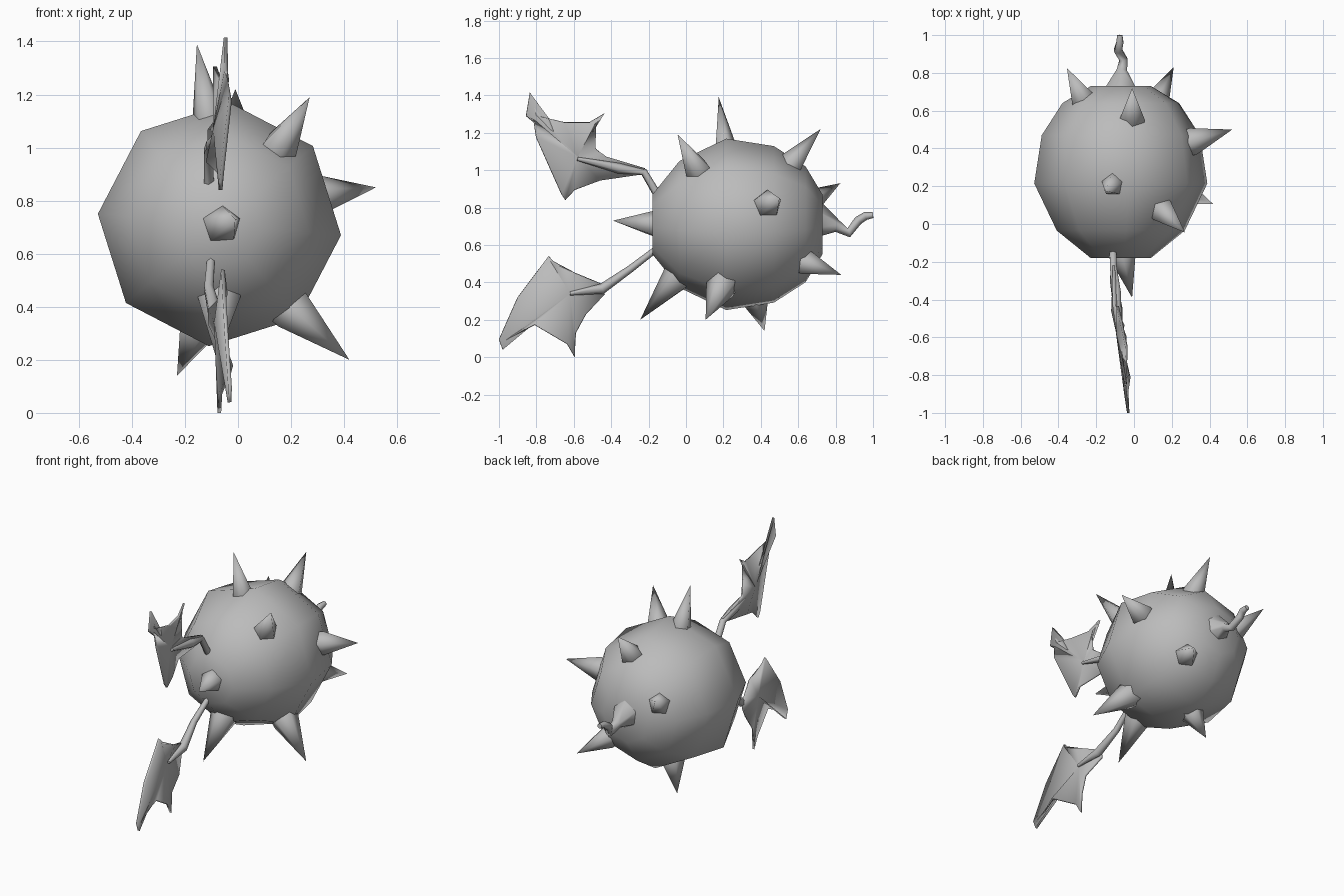
import bpy, bmesh, math
from mathutils import Vector

if "Cube" in bpy.data.objects:
    bpy.data.objects.remove(bpy.data.objects["Cube"], do_unlink=True)

GREY = (0.5, 0.5, 0.5, 1)
grey = bpy.data.materials.new("plain_grey")
grey.diffuse_color = GREY
grey.use_nodes = True
grey.node_tree.nodes["Principled BSDF"].inputs["Base Color"].default_value = GREY


def finish(name, bm, angle=80):
    """Turn a bmesh into a smooth-shaded object."""
    bmesh.ops.recalc_face_normals(bm, faces=bm.faces)
    mesh = bpy.data.meshes.new(name)
    bm.to_mesh(mesh)
    bm.free()
    mesh.materials.append(grey)
    obj = bpy.data.objects.new(name, mesh)
    bpy.context.collection.objects.link(obj)
    bpy.ops.object.select_all(action='DESELECT')
    obj.select_set(True)
    bpy.context.view_layer.objects.active = obj
    bpy.ops.object.shade_smooth_by_angle(angle=math.radians(angle))
    return obj


def loft(name, rings, sides, turn=0.0, angle=80):
    """Skin rings given as (centre, direction, radius); a zero radius is a tip."""
    bm = bmesh.new()
    loops = []
    for centre, direction, radius in rings:
        d = Vector(direction).normalized()
        up = Vector((0, 0, 1)) if abs(d.z) < 0.9 else Vector((0, 1, 0))
        u = (up - d * up.dot(d)).normalized()
        v = u.cross(d)
        loop = []
        for i in range(sides):
            a = turn + math.tau * i / sides
            loop.append(bm.verts.new(Vector(centre) + radius * (u * math.cos(a) + v * math.sin(a))))
        loops.append(loop)
    for low, high in zip(loops, loops[1:]):
        for i in range(sides):
            j = (i + 1) % sides
            bm.faces.new((low[i], low[j], high[j], high[i]))
    bm.faces.new(loops[0])
    bm.faces.new(loops[-1])
    bmesh.ops.remove_doubles(bm, verts=bm.verts, dist=0.0005)
    return finish(name, bm, angle)


def tube(name, points, sides=6):
    """Tapered tube through (x, y, z, radius) points."""
    pos = [Vector(p[:3]) for p in points]
    rings = []
    for i, p in enumerate(points):
        d = pos[min(i + 1, len(pos) - 1)] - pos[max(i - 1, 0)]
        rings.append((pos[i], d, p[3]))
    return loft(name, rings, sides)


# Body: eight-sided ball, its axis running front to back
CENTRE = Vector((-0.07, 0.275, 0.71))
profile = [(-0.455, 0.16), (-0.31, 0.34), (-0.06, 0.46),
           (0.195, 0.42), (0.365, 0.31), (0.455, 0.16)]
loft("body", [(CENTRE + Vector((0, y, 0)), (0, 1, 0), r) for y, r in profile],
     8, turn=math.radians(-5))

# Spikes: five-sided cones as (base, tip, radius)
spikes = {
    "top_spike": ((-0.11, 0.21, 1.11), (-0.155, 0.175, 1.39), 0.065),
    "upper_left_spike": ((0.16, 0.06, 1.01), (0.27, -0.045, 1.19), 0.07),
    "left_spike": ((0.32, 0.44, 0.82), (0.52, 0.5, 0.85), 0.075),
    "lower_left_spike": ((0.21, 0.19, 0.38), (0.42, 0.105, 0.2), 0.085),
    "bottom_spike": ((-0.16, 0.37, 0.31), (-0.23, 0.42, 0.14), 0.075),
    "front_spike": ((-0.06, -0.17, 0.71), (-0.01, -0.39, 0.73), 0.075),
    "lower_front_spike": ((-0.07, -0.05, 0.42), (-0.08, -0.245, 0.2), 0.085),
    "upper_back_spike": ((-0.01, 0.57, 1.04), (-0.01, 0.72, 1.22), 0.07),
    "lower_back_spike": ((0.12, 0.65, 0.5), (0.21, 0.83, 0.44), 0.07),
    "right_back_spike": ((-0.27, 0.66, 0.83), (-0.355, 0.825, 0.93), 0.07),
}
for name, (base, tip, radius) in spikes.items():
    base, tip = Vector(base), Vector(tip)
    axis = tip - base
    root = base - axis.normalized() * 0.03
    loft(name, [(root, axis, radius), (base, axis, radius), (tip, axis, 0)], 5)

# Tail: cone root running into a kinked tube
tube("tail", [(-0.07, 0.70, 0.73, 0.1), (-0.065, 0.81, 0.70, 0.032),
              (-0.055, 0.87, 0.665, 0.025), (-0.085, 0.92, 0.73, 0.024),
              (-0.075, 0.96, 0.755, 0.022), (-0.075, 1.0, 0.76, 0.016)])


def sheet_x(y):
    """The wings drift sideways towards their ends."""
    return -0.03 - 0.1 * (1 + y)


def wing(name, hub, outline):
    """Folded membrane: a fan of (y, z, fold) points round a hub."""
    bm = bmesh.new()
    make = lambda y, z, fold: bm.verts.new((sheet_x(y) + fold, y, z))
    centre = make(*hub)
    rim = [make(*p) for p in outline]
    for a, b in zip(rim, rim[1:] + rim[:1]):
        bm.faces.new((centre, a, b))
    obj = finish(name, bm)
    thick = obj.modifiers.new("thickness", 'SOLIDIFY')
    thick.thickness = 0.014
    thick.offset = 0
    return obj


wing("upper_wing", (-0.58, 1.07, -0.015), [
    (-0.22, 1.01, 0), (-0.425, 1.07, -0.02), (-0.485, 1.115, 0.01),
    (-0.485, 1.245, 0.01), (-0.435, 1.305, 0), (-0.515, 1.255, 0.01),
    (-0.65, 1.255, 0.025), (-0.80, 1.29, 0.005), (-0.835, 1.415, 0),
    (-0.855, 1.29, 0), (-0.81, 1.26, 0.01), (-0.80, 1.175, 0.02),
    (-0.665, 0.87, 0), (-0.645, 0.84, 0), (-0.595, 0.895, 0.01),
    (-0.46, 0.945, -0.03), (-0.25, 0.975, 0)])

wing("lower_wing", (-0.62, 0.34, -0.015), [
    (-0.445, 0.39, -0.02), (-0.595, 0.45, 0.025), (-0.715, 0.51, 0.01),
    (-0.735, 0.54, 0), (-0.90, 0.32, -0.005), (-1.0, 0.095, 0),
    (-0.98, 0.04, 0), (-0.96, 0.095, 0), (-0.81, 0.175, 0.025),
    (-0.635, 0.07, 0), (-0.595, 0.0, 0), (-0.59, 0.13, 0),
    (-0.535, 0.23, 0.02), (-0.435, 0.335, -0.02)])

# Wing arms
tube("upper_wing_arm", [(-0.11, -0.13, 0.83, 0.022), (-0.11, -0.225, 0.99, 0.02),
                        (sheet_x(-0.36), -0.36, 1.01, 0.028), (sheet_x(-0.58), -0.58, 1.06, 0.01)])
tube("lower_wing_arm", [(-0.1, -0.13, 0.6, 0.016), (-0.11, -0.3, 0.47, 0.02),
                        (sheet_x(-0.45), -0.45, 0.365, 0.028), (sheet_x(-0.62), -0.62, 0.34, 0.01)])
